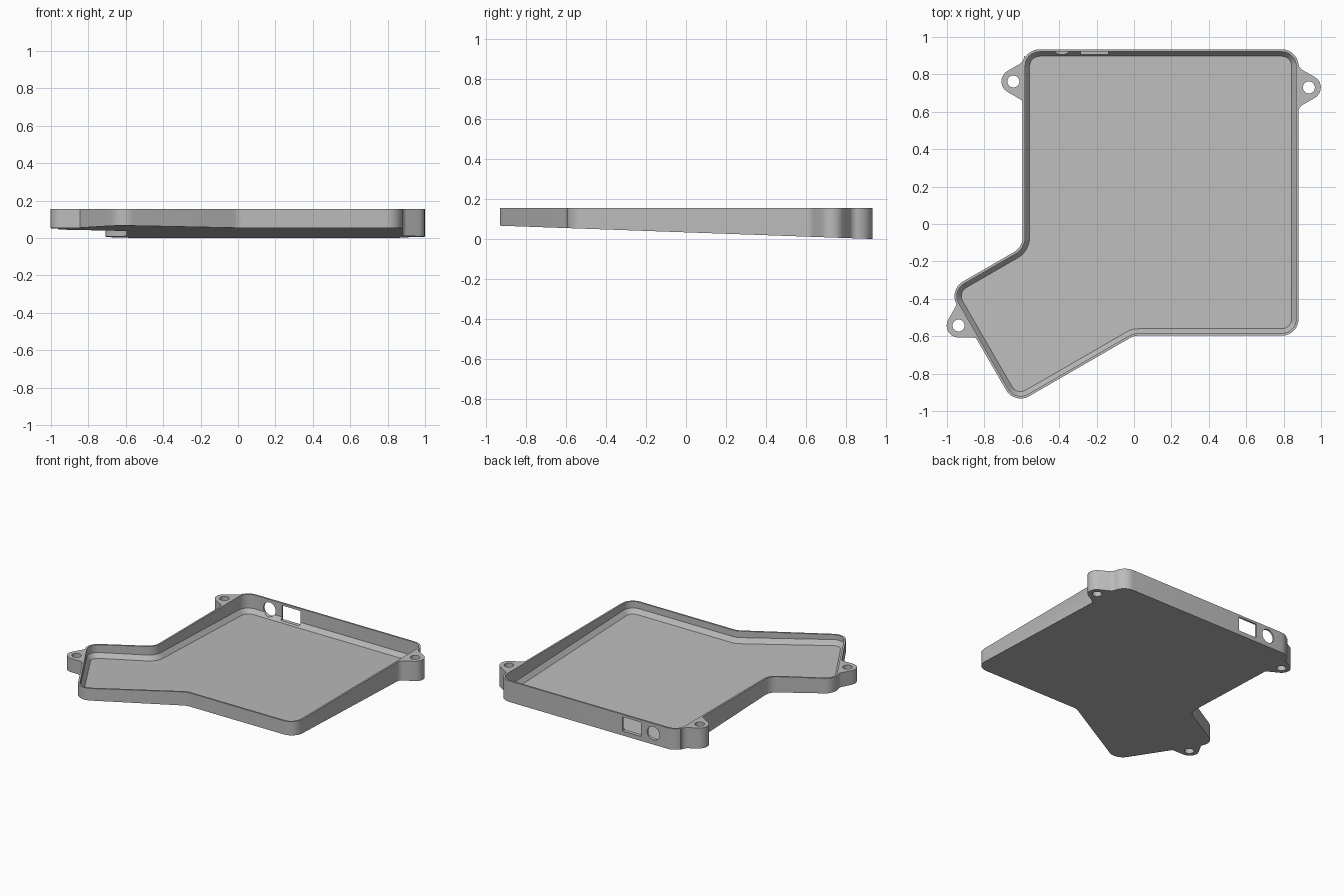
import bpy, bmesh, math
from mathutils import Vector, Matrix

if "Cube" in bpy.data.objects:
    bpy.data.objects.remove(bpy.data.objects["Cube"])

TOP = 0.155
RIM = 0.013      # wall thickness at the rim
LEDGE = 0.037    # wall thickness at the floor
FLOOR = 0.02     # floor thickness

grey = bpy.data.materials.new("plain grey")
grey.use_nodes = True
grey.diffuse_color = (0.5, 0.5, 0.5, 1)
grey.node_tree.nodes["Principled BSDF"].inputs["Base Color"].default_value = (0.5, 0.5, 0.5, 1)


def base(y):
    """Height of the sloping underside."""
    return 0.0665 * (0.934 - y) / 1.868


def rounded(corners, inset=0.0, steps=8):
    """Counter-clockwise outline with rounded corners, moved inwards by inset."""
    out = []
    for i, (x, y, r) in enumerate(corners):
        p = Vector((x, y))
        a = (p - Vector(corners[i - 1][:2])).normalized()
        b = (Vector(corners[(i + 1) % len(corners)][:2]) - p).normalized()
        na, nb = Vector((-a.y, a.x)), Vector((-b.y, b.x))
        miter = (na + nb) / (1 + na.dot(nb))
        if r == 0:
            out.append(p + miter * inset)
            continue
        side = 1 if a.cross(b) > 0 else -1
        centre = p + miter * r * side
        radius = r - inset * side
        turn = a.angle_signed(b)
        for k in range(steps + 1):
            spin = Matrix.Rotation(-turn * k / steps, 2)
            out.append(centre - side * radius * (spin @ na))
    return out


def loft(name, loops):
    """Solid through loops of equal length; each is (outline, height rule)."""
    bm = bmesh.new()
    rings = [[bm.verts.new((p.x, p.y, h(p.y))) for p in pts] for pts, h in loops]
    for lo, hi in zip(rings, rings[1:]):
        for i in range(len(lo)):
            bm.faces.new((lo[i - 1], lo[i], hi[i], hi[i - 1]))
    bm.faces.new(rings[0][::-1])
    bm.faces.new(rings[-1])
    return finish(name, bm)


def finish(name, bm):
    bmesh.ops.recalc_face_normals(bm, faces=bm.faces)
    mesh = bpy.data.meshes.new(name)
    bm.to_mesh(mesh)
    bm.free()
    mesh.materials.append(grey)
    ob = bpy.data.objects.new(name, mesh)
    bpy.context.collection.objects.link(ob)
    return ob


def cylinder(name, r, depth, matrix):
    bm = bmesh.new()
    bmesh.ops.create_cone(bm, cap_ends=True, segments=32, radius1=r, radius2=r,
                          depth=depth, matrix=matrix)
    return finish(name, bm)


def combine(target, tool, operation):
    bpy.context.view_layer.objects.active = target
    mod = target.modifiers.new("combine", 'BOOLEAN')
    mod.operation, mod.solver, mod.object = operation, 'EXACT', tool
    bpy.ops.object.modifier_apply(modifier=mod.name)
    bpy.data.objects.remove(tool)


def flat_top(y):
    return TOP


# Tray body
R = 0.09
outline = [(0.88, 0.934, R), (-0.595, 0.934, R), (-0.595, -0.123, R),
           (-0.993, -0.353, R), (-0.639, -0.966, R), (0.0, -0.597, R), (0.88, -0.597, R)]
tray = loft("tray", [(rounded(outline), base), (rounded(outline), flat_top)])

# Screw tabs: hole centre, outward angle
tabs = [(0.935, 0.73, 0), (-0.645, 0.762, 180), (-0.938, -0.543, 210)]
TR, W = 0.064, 0.052
shoulder = (2 * TR + W) * math.tan(math.radians(30))
profile = [(2 * TR, 0, TR), (-W, shoulder, 0.05), (-W - 0.006, 0.136, 0),
           (-W - 0.05, 0.1, 0), (-W - 0.05, -0.1, 0),
           (-W - 0.006, -0.136, 0), (-W, -shoulder, 0.05)]
for x, y, angle in tabs:
    spin = Matrix.Rotation(math.radians(angle), 2)
    pts = [spin @ p + Vector((x, y)) for p in rounded(profile)]
    combine(tray, loft("screw_tab", [(pts, base), (pts, flat_top)]), 'UNION')

# Hollow with a sloping ledge around the floor
hollow = loft("hollow", [
    (rounded(outline, LEDGE), lambda y: base(y) + FLOOR),
    (rounded(outline, RIM), lambda y: base(y) + FLOOR + 0.033),
    (rounded(outline, RIM), lambda y: TOP + 0.1)])
combine(tray, hollow, 'DIFFERENCE')

# Screw holes
for x, y, angle in tabs:
    combine(tray, cylinder("screw_hole", 0.032, 0.6, Matrix.Translation((x, y, 0.1))), 'DIFFERENCE')

# Round and rectangular sockets in the back wall
turned = Matrix.Translation((-0.387, 0.95, 0.083)) @ Matrix.Rotation(math.pi / 2, 4, 'X')
combine(tray, cylinder("round_socket", 0.05, 0.12, turned), 'DIFFERENCE')
bm = bmesh.new()
bmesh.ops.create_cube(bm, size=1, matrix=Matrix.Translation((-0.21, 0.95, 0.085))
                      @ Matrix.Diagonal((0.15, 0.12, 0.105, 1)))
combine(tray, finish("square_socket", bm), 'DIFFERENCE')

# Smooth the rounded corners, keep edges sharp
bpy.ops.object.select_all(action='DESELECT')
tray.select_set(True)
bpy.context.view_layer.objects.active = tray
bpy.ops.object.shade_smooth_by_angle(angle=math.radians(25))
